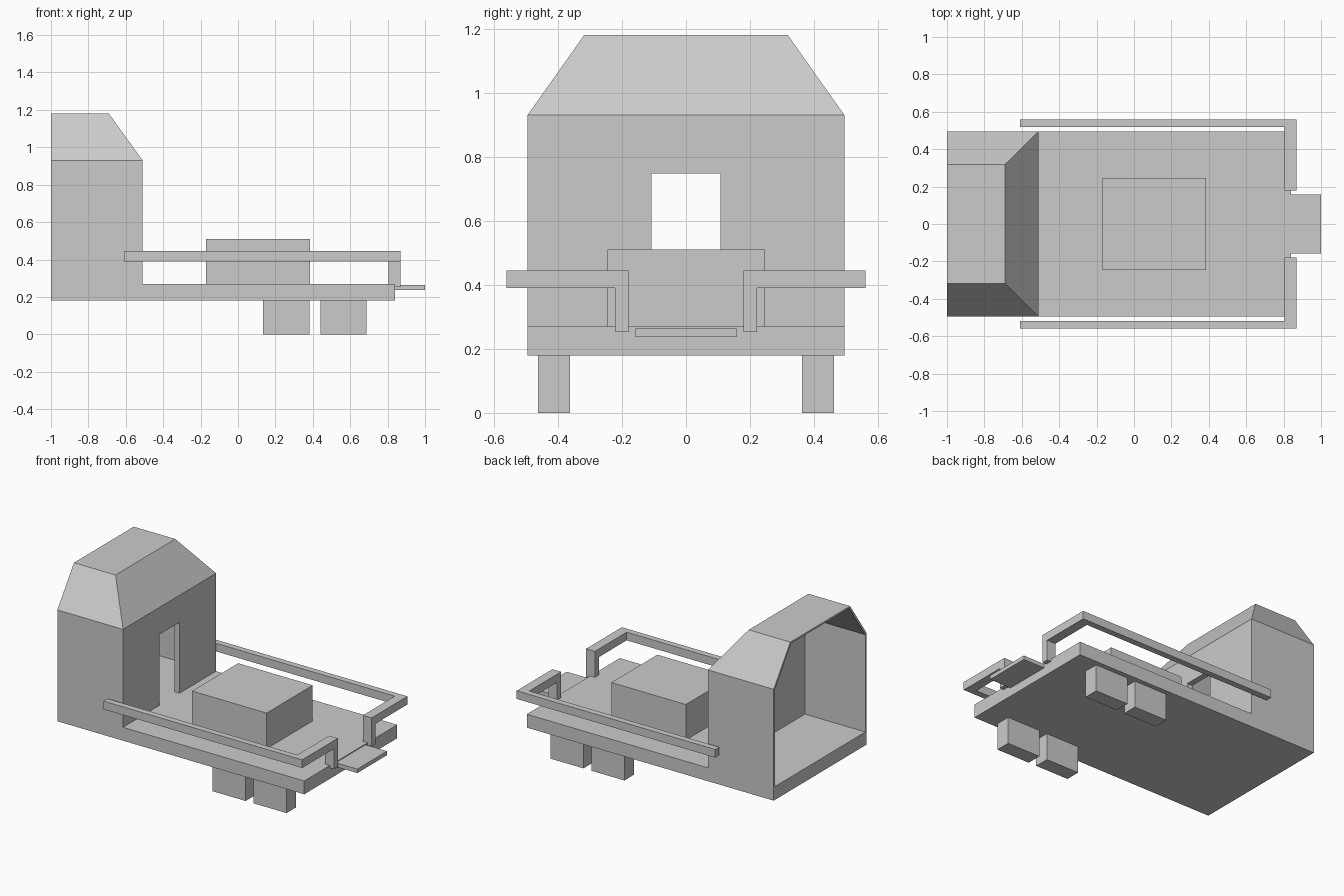
import bpy
import bmesh

default = bpy.data.objects.get("Cube")
if default:
    bpy.data.objects.remove(default, do_unlink=True)

grey = bpy.data.materials.new("plain_grey")
grey.use_nodes = True
colour = (0.6, 0.6, 0.6, 1)
grey.diffuse_color = colour
grey.node_tree.nodes["Principled BSDF"].inputs["Base Color"].default_value = colour


def finish(name, bm):
    bmesh.ops.recalc_face_normals(bm, faces=bm.faces)
    mesh = bpy.data.meshes.new(name)
    bm.to_mesh(mesh)
    bm.free()
    mesh.materials.append(grey)
    obj = bpy.data.objects.new(name, mesh)
    bpy.context.collection.objects.link(obj)
    return obj


def prism(name, outline, z0, z1):
    """Extrude an outline in the ground plane from z0 up to z1."""
    bm = bmesh.new()
    base = bm.faces.new([bm.verts.new((x, y, z0)) for x, y in outline])
    top = bmesh.ops.extrude_face_region(bm, geom=[base])["geom"]
    moved = [v for v in top if isinstance(v, bmesh.types.BMVert)]
    bmesh.ops.translate(bm, verts=moved, vec=(0, 0, z1 - z0))
    return finish(name, bm)


def box(name, x0, x1, y0, y1, z0, z1):
    return prism(name, [(x0, y0), (x1, y0), (x1, y1), (x0, y1)], z0, z1)


def hipped(name, back, front, ridge, side, ridge_side, floor, eave, top):
    """Block with a roof that slopes in at the front and both sides."""
    bm = bmesh.new()
    rings = [(front, side, floor), (front, side, eave), (ridge, ridge_side, top)]
    for x, y, z in rings:
        for px in (back, x):
            for py in (-y, y):
                bm.verts.new((px, py, z))
    bmesh.ops.convex_hull(bm, input=bm.verts)
    bmesh.ops.dissolve_limit(bm, angle_limit=0.01, verts=bm.verts, edges=bm.edges)
    return finish(name, bm)


def cut(target, cutter):
    mod = target.modifiers.new("cut", "BOOLEAN")
    mod.operation = "DIFFERENCE"
    mod.solver = "EXACT"
    mod.object = cutter
    bpy.context.view_layer.objects.active = target
    bpy.ops.object.modifier_apply(modifier=mod.name)
    bpy.data.objects.remove(cutter, do_unlink=True)


def mirror_y(obj):
    mod = obj.modifiers.new("mirror", "MIRROR")
    mod.use_axis = (False, True, False)


# Floor slab, raised box and end step
box("deck", -1, 0.84, -0.495, 0.495, 0.18, 0.27)
box("engine_box", -0.17, 0.385, -0.245, 0.245, 0.27, 0.51)
box("end_step", 0.83, 1, -0.158, 0.158, 0.237, 0.264)

# Hollow cabin, open at the rear, with a doorway onto the deck
cabin = hipped("cabin", -1, -0.51, -0.69, 0.495, 0.318, 0.27, 0.93, 1.18)
cut(cabin, hipped("cabin_hollow", -1.1, -0.55, -0.71, 0.48, 0.31, 0.2, 0.925, 1.168))
cut(cabin, box("doorway", -0.65, -0.4, -0.108, 0.107, 0.2, 0.747))

# Handrails wrapping the sides and end, carried by end posts
rail = [(-0.61, 0.518), (0.805, 0.518), (0.805, 0.18),
        (0.87, 0.18), (0.87, 0.56), (-0.61, 0.56)]
mirror_y(prism("handrail", rail, 0.39, 0.445))
mirror_y(box("handrail_post", 0.805, 0.87, 0.18, 0.222, 0.253, 0.39))

# Wheel blocks
for name, x in (("rear_wheel_block", 0.135), ("front_wheel_block", 0.44)):
    mirror_y(box(name, x, x + 0.246, 0.363, 0.463, 0, 0.18))
